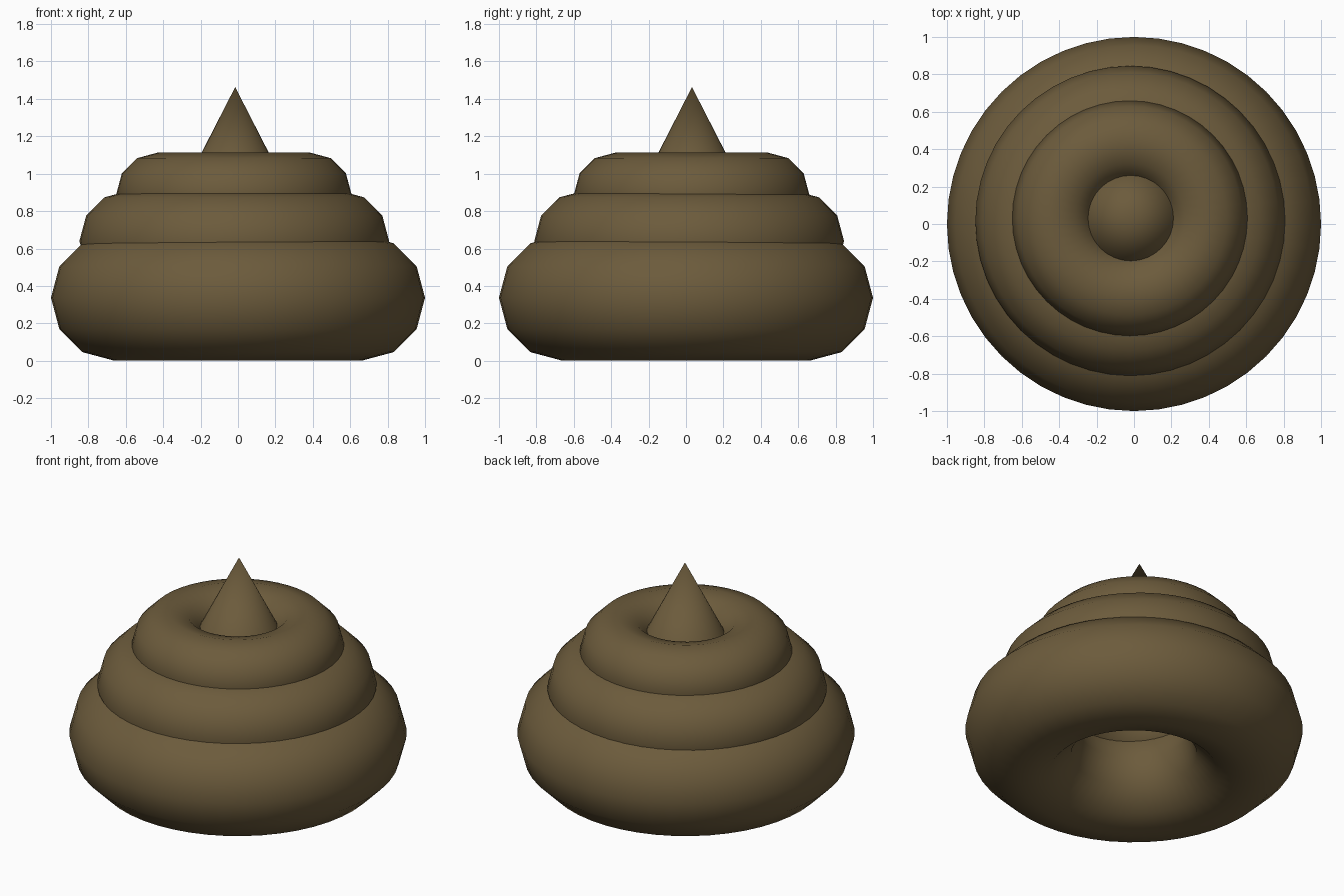
import bpy

if "Cube" in bpy.data.objects:
    bpy.data.objects.remove(bpy.data.objects["Cube"])

# Shared brown material
brown = bpy.data.materials.new("brown")
brown.diffuse_color = (0.15, 0.105, 0.045, 1)
brown.use_nodes = True
brown.node_tree.nodes["Principled BSDF"].inputs["Base Color"].default_value = brown.diffuse_color


def finish(name, angle):
    obj = bpy.context.object
    obj.name = name
    obj.data.materials.append(brown)
    bpy.ops.object.shade_smooth_by_angle(angle=angle)


# Stacked rings: name, centre, ring radius, tube radius
rings = [
    ("bottom_ring", (0, 0, 0.337), 0.664, 0.336),
    ("middle_ring", (-0.02, 0.017, 0.64), 0.558, 0.270),
    ("top_ring", (-0.022, 0.03, 0.89), 0.406, 0.223),
]
for name, centre, ring_radius, tube_radius in rings:
    bpy.ops.mesh.primitive_torus_add(
        location=centre, major_radius=ring_radius, minor_radius=tube_radius,
        major_segments=48, minor_segments=12)
    finish(name, 1.0)

# Pointed tip sunk into the top ring
base_z, tip_z = 0.975, 1.463
bpy.ops.mesh.primitive_cone_add(
    vertices=32, radius1=0.25, radius2=0, depth=tip_z - base_z,
    location=(-0.015, 0.032, (base_z + tip_z) / 2))
finish("tip", 0.7)
